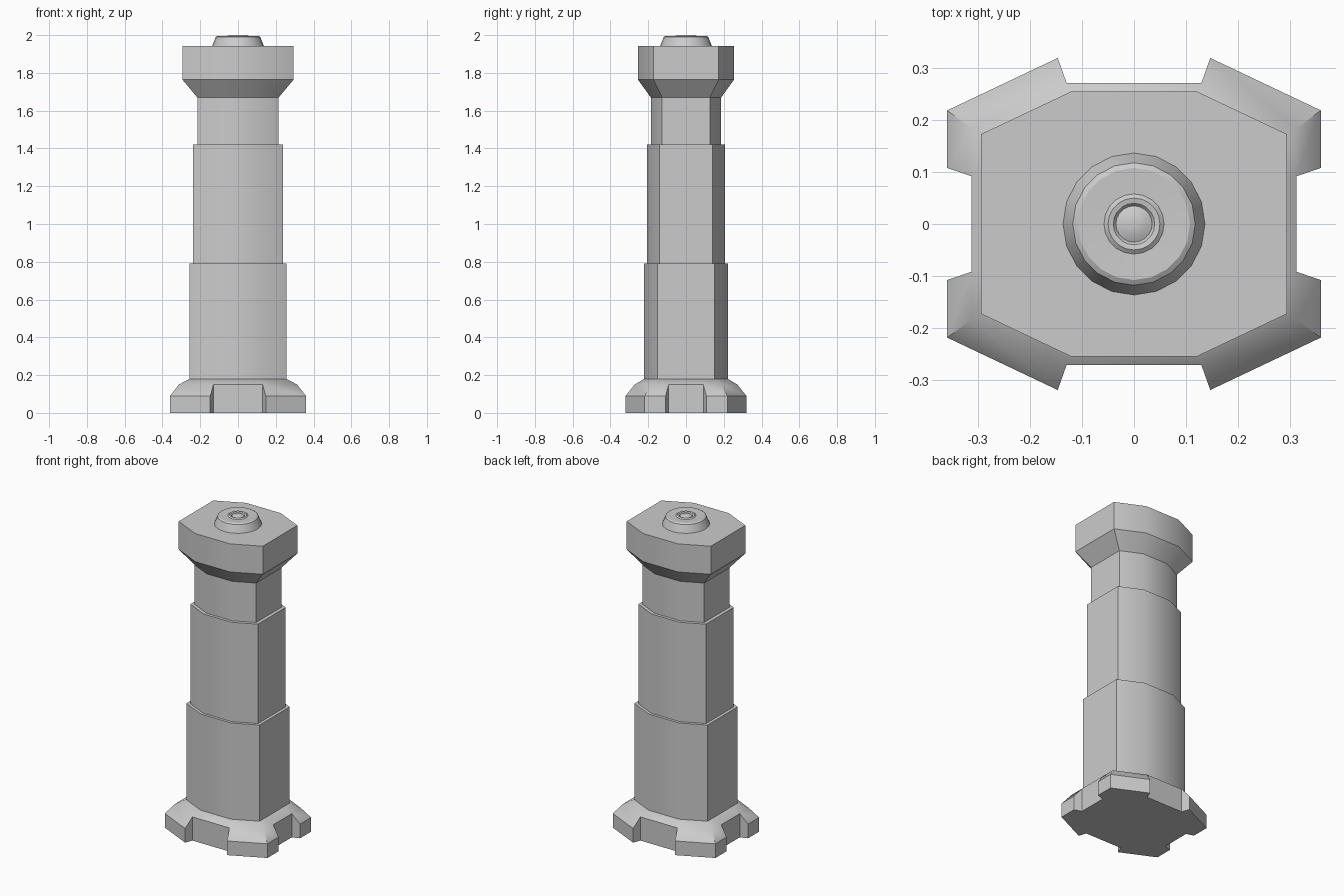
import bpy, bmesh, math

if "Cube" in bpy.data.objects:
    bpy.data.objects.remove(bpy.data.objects["Cube"])

SMOOTH = math.radians(30)
# One quadrant of the octagon (head size); the rest is mirrored
OCT = [(0.122, 0.255), (0.295, 0.173)]


def mirror4(q):
    """Mirror a quadrant outline into a closed clockwise ring."""
    r = q[::-1]
    return (q + [(x, -y) for x, y in r]
            + [(-x, -y) for x, y in q] + [(-x, y) for x, y in r])


def finish(bm, name):
    bmesh.ops.recalc_face_normals(bm, faces=bm.faces)
    me = bpy.data.meshes.new(name)
    bm.to_mesh(me)
    bm.free()
    ob = bpy.data.objects.new(name, me)
    bpy.context.collection.objects.link(ob)
    bpy.ops.object.select_all(action='DESELECT')
    ob.select_set(True)
    bpy.context.view_layer.objects.active = ob
    bpy.ops.object.shade_smooth_by_angle(angle=SMOOTH)
    return ob


def ring(bm, pts, z, s=1.0):
    return [bm.verts.new((x * s, y * s, z)) for x, y in pts]


def loft(name, outline, profile):
    """Stack scaled copies of an outline: profile is (scale, z)."""
    bm = bmesh.new()
    rings = [ring(bm, outline, z, s) for s, z in profile]
    n = len(outline)
    for a, b in zip(rings, rings[1:]):
        for i in range(n):
            j = (i + 1) % n
            bm.faces.new((a[i], a[j], b[j], b[i]))
    bm.faces.new(rings[0])
    bm.faces.new(rings[-1])
    return finish(bm, name)


# Stepped shaft and flared head
octagon = mirror4(OCT)
loft("shaft", octagon, [(0.872, 0.17), (0.872, 0.79), (0.805, 0.79),
                        (0.805, 1.42), (0.73, 1.42), (0.73, 1.68)])
loft("head", octagon, [(0.73, 1.67), (1, 1.765), (1, 1.943)])

# Base with four corner feet and a notch on each side
inner = mirror4([(0.13, 0.272), (0.313, 0.184), (0.313, 0.092)])
outer = mirror4([(0.147, 0.32), (0.36, 0.219), (0.36, 0.108)])
crown = mirror4([(0.106, 0.222), (0.257, 0.151), (0.257, 0.076)])
bm = bmesh.new()
in0, in1 = ring(bm, inner, 0), ring(bm, inner, 0.15)
out0, out1 = ring(bm, outer, 0), ring(bm, outer, 0.09)
top = ring(bm, crown, 0.18)
for i in range(12):
    j = (i + 1) % 12
    bm.faces.new((in1[i], in1[j], top[j], top[i]))
    if i % 3 == 2:      # notch back wall
        bm.faces.new((in0[i], in0[j], in1[j], in1[i]))
    else:               # foot wall, slope and sole
        bm.faces.new((out0[i], out0[j], out1[j], out1[i]))
        bm.faces.new((out1[i], out1[j], in1[j], in1[i]))
        bm.faces.new((in0[i], in0[j], out0[j], out0[i]))
    if i % 3 != 1:      # notch cheeks
        bm.faces.new((in0[i], out0[i], out1[i], in1[i]))
bm.faces.new(in0)
bm.faces.new(top)
finish(bm, "base")

# Round knob with a shallow dish and small centre button
circle = [(math.sin(math.tau * i / 20), math.cos(math.tau * i / 20))
          for i in range(20)]
loft("knob", circle, [(0.138, 1.94), (0.118, 1.99), (0.108, 1.996),
                      (0.058, 1.994), (0.05, 2.0), (0.04, 1.998),
                      (0.035, 1.992), (0.022, 1.998), (0.008, 2.0)])
